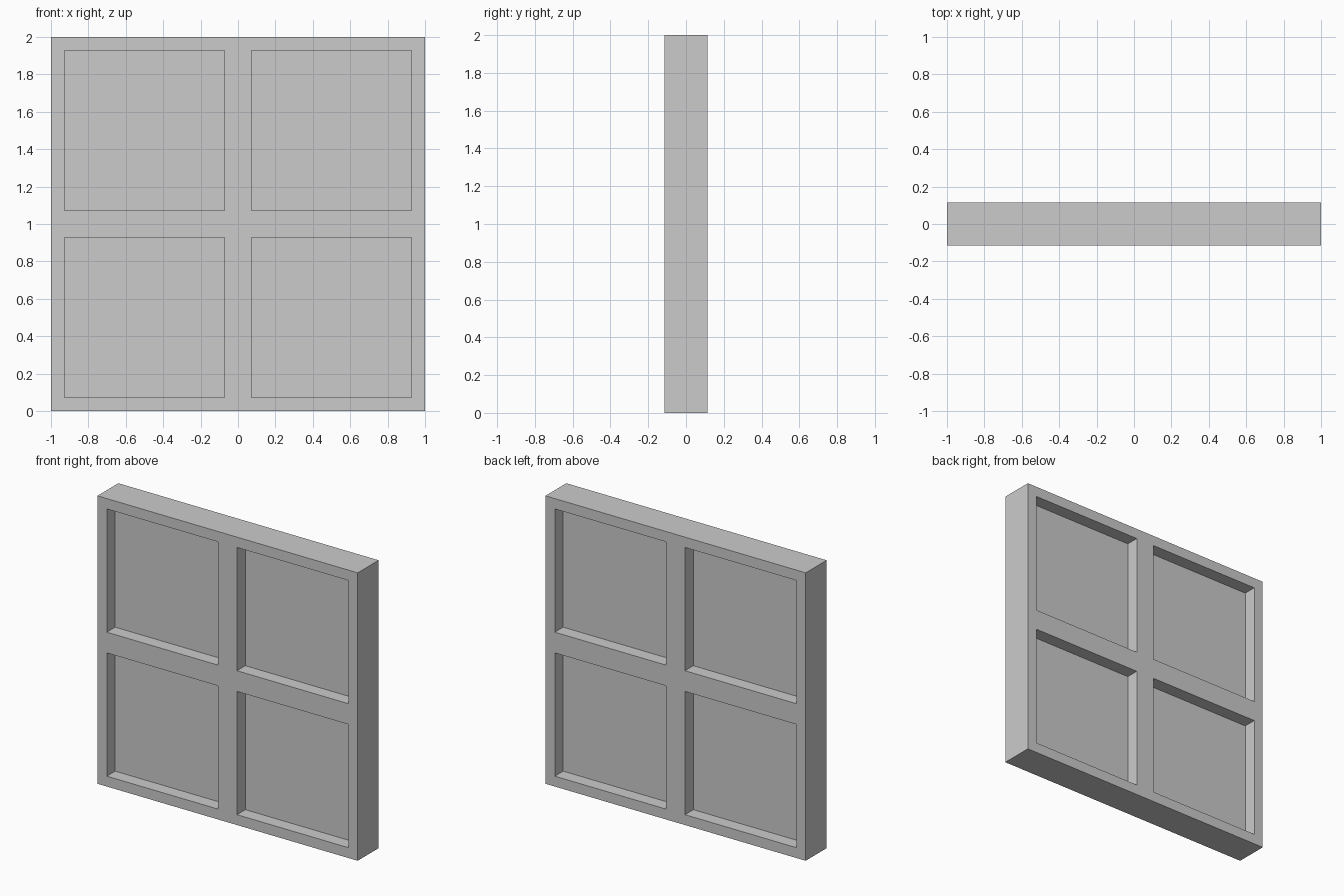
import bpy, bmesh
from mathutils import Matrix, Vector

if "Cube" in bpy.data.objects:
    bpy.data.objects.remove(bpy.data.objects["Cube"])

SIZE, THICK = 2.0, 0.229      # overall width/height and depth
BAR = 0.072                   # border width and half the cross-bar width
RECESS = 0.0915               # pane set-back on each face

# Solid slab standing on z = 0
bm = bmesh.new()
bmesh.ops.create_cube(bm, size=1, matrix=Matrix.Translation((0, 0, SIZE / 2))
                      @ Matrix.Diagonal((SIZE, THICK, SIZE, 1)))

# Cut lines along the borders and the central cross
for c in (-1 + BAR, -BAR, BAR, 1 - BAR):
    for co, no in (((c, 0, 0), (1, 0, 0)), ((0, 0, c + 1), (0, 0, 1))):
        bmesh.ops.bisect_plane(bm, geom=bm.verts[:] + bm.edges[:] + bm.faces[:],
                               plane_co=Vector(co), plane_no=Vector(no))
bm.normal_update()


def is_pane(face):
    p = face.calc_center_median()
    return (abs(face.normal.y) > 0.9 and BAR < abs(p.x) < 1 - BAR
            and BAR < abs(p.z - 1) < 1 - BAR)


# Four panes sunk into the front and the back
panes = [f for f in bm.faces if is_pane(f)]
for f in bmesh.ops.extrude_discrete_faces(bm, faces=panes)["faces"]:
    step = -RECESS if f.calc_center_median().y > 0 else RECESS
    bmesh.ops.translate(bm, verts=f.verts[:], vec=(0, step, 0))

bmesh.ops.recalc_face_normals(bm, faces=bm.faces[:])
mesh = bpy.data.meshes.new("four_pane_window")
bm.to_mesh(mesh)
bm.free()
bpy.context.collection.objects.link(bpy.data.objects.new("four_pane_window", mesh))
